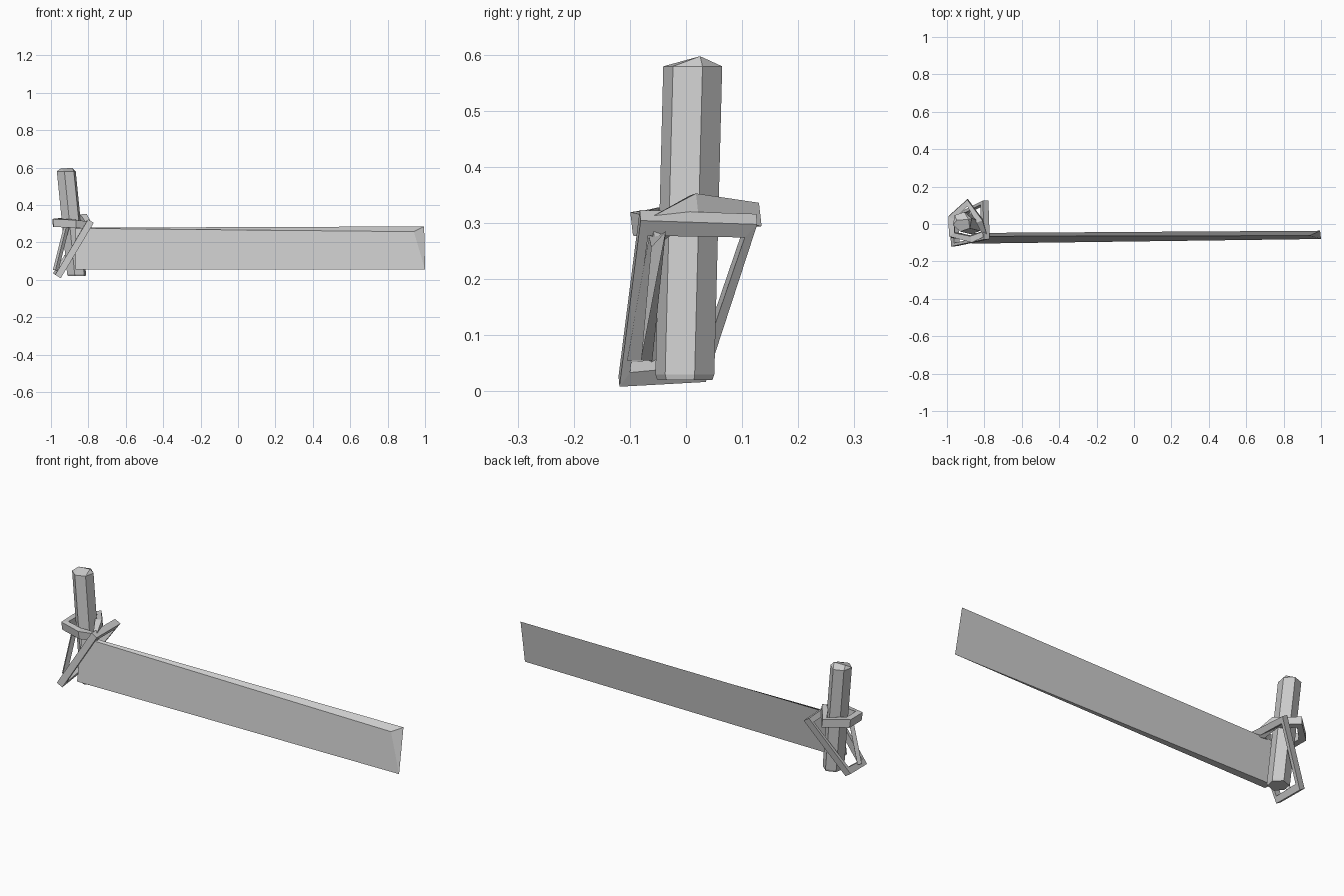
import bpy, bmesh, math
from mathutils import Vector

cube = bpy.data.objects.get("Cube")
if cube:
    bpy.data.objects.remove(cube)

grey = bpy.data.materials.new("plain_grey")
grey.use_nodes = True
colour = (0.6, 0.6, 0.6, 1)
grey.diffuse_color = colour
grey.node_tree.nodes["Principled BSDF"].inputs["Base Color"].default_value = colour


def finish(name, bm):
    bmesh.ops.recalc_face_normals(bm, faces=bm.faces)
    mesh = bpy.data.meshes.new(name)
    bm.to_mesh(mesh)
    bm.free()
    mesh.materials.append(grey)
    obj = bpy.data.objects.new(name, mesh)
    bpy.context.collection.objects.link(obj)
    return obj


def bridge(bm, a, b):
    n = len(a)
    for i in range(n):
        j = (i + 1) % n
        bm.faces.new((a[i], a[j], b[j], b[i]))


def band(name, points, width, height):
    """Closed angular band of rectangular section through the points."""
    pts = [Vector(p) for p in points]
    centre = sum(pts, Vector()) / len(pts)
    normal = sum((((p - centre).cross(q - centre))
                  for p, q in zip(pts, pts[1:] + pts[:1])), Vector()).normalized()
    bm = bmesh.new()
    rings = []
    for p in pts:
        out = p - centre
        out = (out - normal * out.dot(normal)).normalized()
        rings.append([bm.verts.new(p + out * width / 2 * u + normal * height / 2 * v)
                      for u, v in ((-1, -1), (1, -1), (1, 1), (-1, 1))])
    for a, b in zip(rings, rings[1:] + rings[:1]):
        bridge(bm, a, b)
    finish(name, bm)


def bar(name, start, end, radius):
    """Straight four-sided strut."""
    a, b = Vector(start), Vector(end)
    axis = b - a
    bm = bmesh.new()
    bmesh.ops.create_cone(bm, cap_ends=True, segments=4, radius1=radius,
                          radius2=radius, depth=axis.length)
    obj = finish(name, bm)
    obj.location = (a + b) / 2
    obj.rotation_mode = 'QUATERNION'
    obj.rotation_quaternion = axis.to_track_quat('Z', 'Y')


# Leaning six-sided post with a low ridged top
bm = bmesh.new()


def hexagon(x, y, z, radius):
    return [bm.verts.new((x + radius * math.cos(a), y + radius * math.sin(a), z))
            for a in (math.radians(19 + 60 * i) for i in range(6))]


foot = hexagon(-0.862, -0.002, 0.02, 0.05)
low = hexagon(-0.863, -0.002, 0.03, 0.0535)
high = hexagon(-0.918, 0.012, 0.579, 0.0535)
bm.faces.new(foot)
bridge(bm, foot, low)
bridge(bm, low, high)
east = bm.verts.new((-0.885, 0.025, 0.597))
west = bm.verts.new((-0.948, 0.02, 0.595))
for i, ridge in enumerate((east, None, west, west, None, east)):
    a, b = high[i], high[(i + 1) % 6]
    if ridge:
        bm.faces.new((a, b, ridge))
    elif i == 1:
        bm.faces.new((a, b, west, east))
    else:
        bm.faces.new((a, b, east, west))
# The sides meet the ridge ends, so weld the cap cleanly
bmesh.ops.remove_doubles(bm, verts=bm.verts, dist=0.0001)
finish("post", bm)

# Long thin board, leaning back and tapering to the far end
bm = bmesh.new()
near = [bm.verts.new(p) for p in ((-0.87, -0.105, 0.055), (-0.87, -0.06, 0.055),
                                  (-0.87, -0.048, 0.278), (-0.87, -0.066, 0.275))]
far = [bm.verts.new(p) for p in ((1, -0.08, 0.055), (0.995, -0.036, 0.285),
                                 (0.94, -0.062, 0.257))]
tip, back_top, front_top = far
bm.faces.new(near)
bm.faces.new(far)
bm.faces.new((near[0], near[1], tip))
bm.faces.new((near[1], near[2], back_top, tip))
bm.faces.new((near[2], near[3], front_top, back_top))
bm.faces.new((near[3], near[0], tip, front_top))
finish("board", bm)

# Collar tied round the post
band("collar_binding", [(-0.975, 0.035, 0.305), (-0.89, 0.115, 0.313),
                        (-0.825, 0.015, 0.33), (-0.80, -0.05, 0.29),
                        (-0.87, -0.08, 0.30), (-0.973, -0.055, 0.305)], 0.035, 0.042)

# Slanted loop holding the board against the post
band("slanted_binding", [(-0.955, -0.11, 0.03), (-0.965, 0.03, 0.04),
                         (-0.80, 0.115, 0.295), (-0.795, -0.075, 0.30)], 0.035, 0.035)
bar("binding_strand", (-0.975, -0.06, 0.05), (-0.915, -0.065, 0.29), 0.015)
